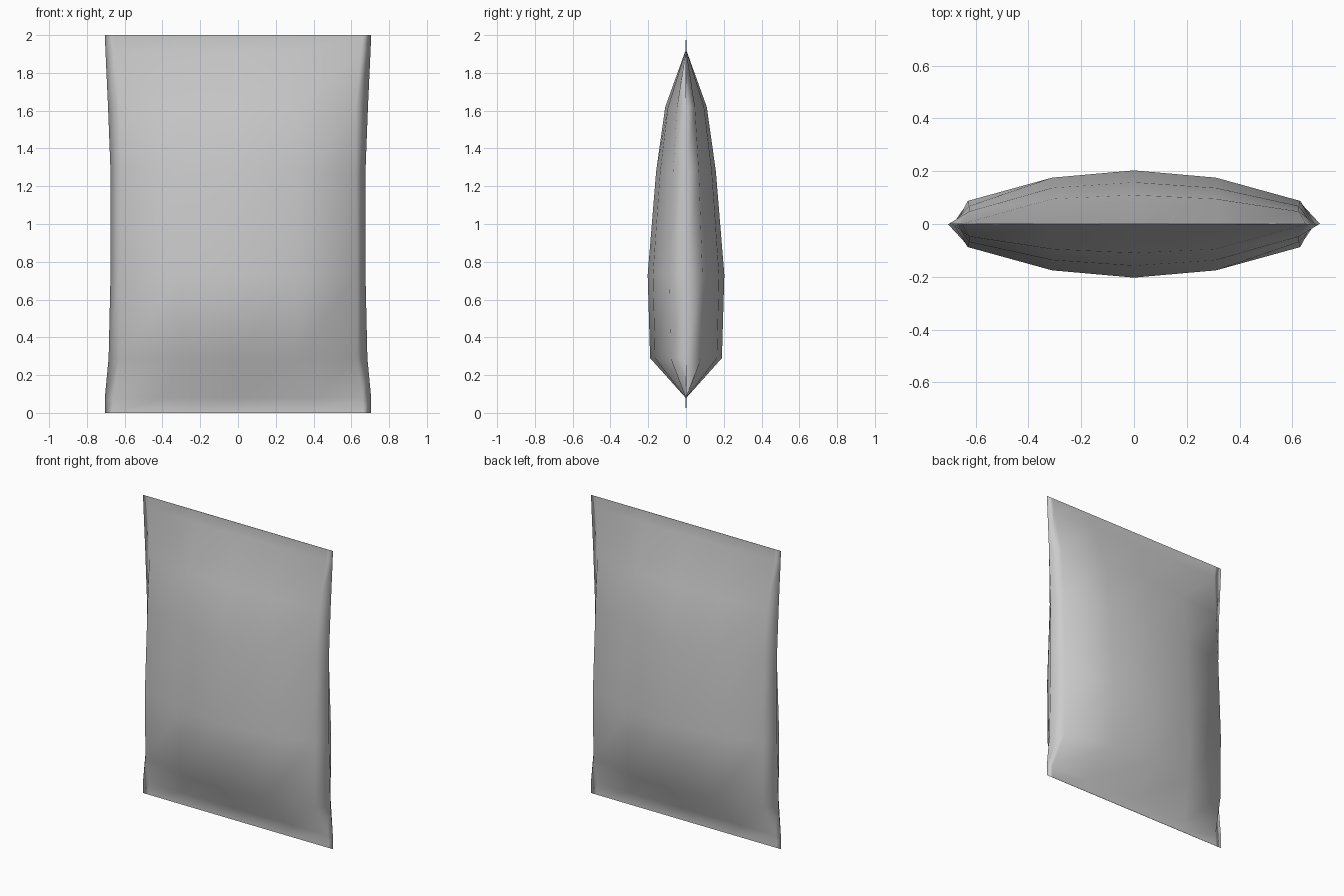
import bpy
import bmesh

if "Cube" in bpy.data.objects:
    bpy.data.objects.remove(bpy.data.objects["Cube"])

# Rows from bottom to top: height, puff depth, half width, inner column x, outer column x
ROWS = [
    (0.00, 0.001, 0.705, 0.36, 0.66),
    (0.08, 0.002, 0.705, 0.40, 0.66),
    (0.29, 0.190, 0.685, 0.31, 0.63),
    (0.73, 0.203, 0.675, 0.31, 0.63),
    (1.28, 0.158, 0.675, 0.31, 0.625),
    (1.62, 0.110, 0.688, 0.31, 0.625),
    (1.92, 0.002, 0.702, 0.33, 0.65),
    (2.00, 0.001, 0.705, 0.34, 0.66),
]
BULGE = (1.0, 0.865, 0.43)  # depth share at centre, inner and outer columns

bm = bmesh.new()


def ring(z, depth, half, inner, outer):
    """Closed lens-shaped cross-section, welded at both side edges."""
    xs = (-outer, -inner, 0, inner, outer)
    share = (BULGE[2], BULGE[1], BULGE[0], BULGE[1], BULGE[2])
    front = [(x, -depth * s) for x, s in zip(xs, share)]
    back = [(x, -y) for x, y in reversed(front)]
    pts = [(-half, 0)] + front + [(half, 0)] + back
    return [bm.verts.new((x, y, z)) for x, y in pts]


# Puffed body with flat seals at both ends
rings = [ring(*r) for r in ROWS]
n = len(rings[0])
for lower, upper in zip(rings, rings[1:]):
    for i in range(n):
        j = (i + 1) % n
        bm.faces.new((lower[i], lower[j], upper[j], upper[i]))

# Close the thin seal ends
ends = [bm.faces.new(list(reversed(rings[0]))), bm.faces.new(rings[-1])]
for f in bm.faces:
    f.smooth = f not in ends
for f in ends:
    for e in f.edges:
        e.smooth = False

mesh = bpy.data.meshes.new("pouch")
bm.to_mesh(mesh)
bm.free()
pouch = bpy.data.objects.new("pouch", mesh)
bpy.context.collection.objects.link(pouch)

grey = bpy.data.materials.new("light grey")
grey.diffuse_color = (0.6, 0.6, 0.6, 1)
grey.use_nodes = True
grey.node_tree.nodes["Principled BSDF"].inputs["Base Color"].default_value = grey.diffuse_color
mesh.materials.append(grey)
